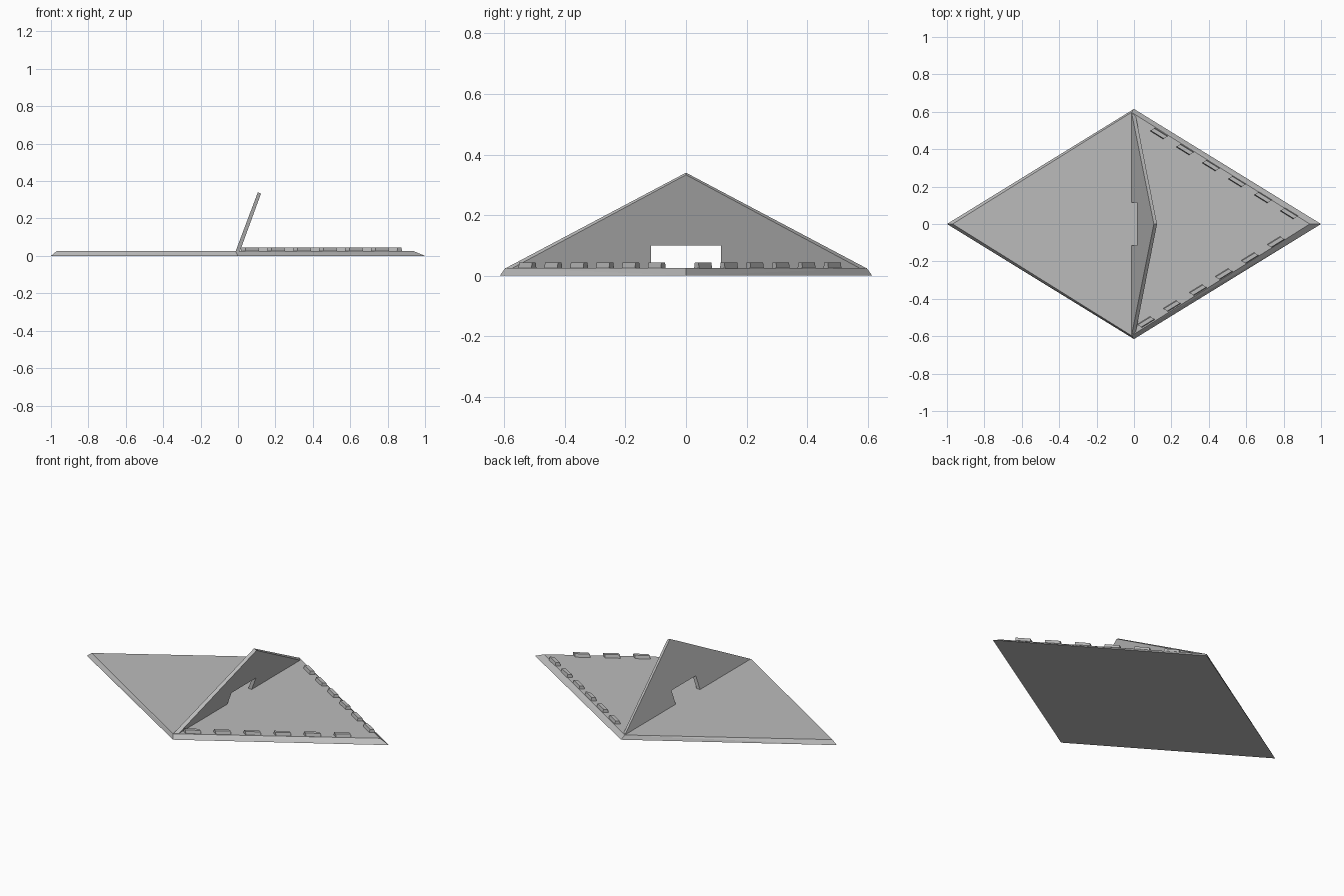
import bpy, bmesh
from mathutils import Vector

cube = bpy.data.objects.get("Cube")
if cube:
    bpy.data.objects.remove(cube, do_unlink=True)

grey = bpy.data.materials.new("light_grey")
grey.use_nodes = True
colour = (0.5, 0.5, 0.5, 1)
grey.diffuse_color = colour
grey.node_tree.nodes["Principled BSDF"].inputs["Base Color"].default_value = colour


def finish(name, bm):
    bmesh.ops.recalc_face_normals(bm, faces=bm.faces)
    mesh = bpy.data.meshes.new(name)
    bm.to_mesh(mesh)
    bm.free()
    mesh.materials.append(grey)
    obj = bpy.data.objects.new(name, mesh)
    bpy.context.collection.objects.link(obj)
    return obj


def loft(name, loop_a, loop_b):
    """Solid between two outlines with matching points."""
    bm = bmesh.new()
    a = [bm.verts.new(p) for p in loop_a]
    b = [bm.verts.new(p) for p in loop_b]
    bm.faces.new(a)
    bm.faces.new(list(reversed(b)))
    n = len(a)
    for i in range(n):
        j = (i + 1) % n
        bm.faces.new((a[i], b[i], b[j], a[j]))
    return finish(name, bm)


# Base plate: bevelled rhombus, with a wider bevel on the tabbed half
TOP = 0.025
HALF_Y = 0.615
bm = bmesh.new()
corners = [(-1, 0, 0), (1, 0, 0), (-0.97, 0, TOP), (0.94, 0, TOP)]
for s in (-1, 1):
    corners += [(0, s * HALF_Y, 0), (-0.013, s * 0.597, TOP), (0.01, s * 0.575, TOP)]
for c in corners:
    bm.verts.new(c)
bmesh.ops.convex_hull(bm, input=bm.verts)
bmesh.ops.dissolve_limit(bm, angle_limit=0.01, verts=bm.verts, edges=bm.edges)
finish("base_plate", bm)


# Leaning triangular flap with a notch in the middle of its foot
def flap_outline(foot_x, tip_x, foot_y, tip_z):
    foot_z, notch_z, notch_y = TOP - 0.001, 0.1, 0.115
    outline = [(-foot_y, foot_z), (-notch_y, foot_z), (-notch_y, notch_z),
               (notch_y, notch_z), (notch_y, foot_z), (foot_y, foot_z), (0, tip_z)]
    slope = (tip_x - foot_x) / (tip_z - foot_z)
    return [(foot_x + slope * (z - foot_z), y, z) for y, z in outline]


loft("leaning_flap",
     flap_outline(-0.013, 0.106, 0.597, 0.34),
     flap_outline(0.01, 0.123, 0.575, 0.333))


# Rows of slanted tabs along both edges of the right half
def tab(name, x, y, side):
    along = Vector((0.035, -side * 0.0215, 0))
    across = Vector((0.0135, side * 0.0083, 0))

    def ring(z, width):
        c = Vector((x, y, z))
        return [c + along * i + across * (j * width)
                for i, j in ((-1, -1), (1, -1), (1, 1), (-1, 1))]
    loft(name, ring(TOP - 0.001, 1), ring(0.044, 0.7))


for label, side, x0, y0 in (("back", 1, 0.134, 0.484), ("front", -1, 0.064, -0.524)):
    for i in range(6):
        tab(f"{label}_tab_{i + 1}", x0 + 0.139 * i, y0 - side * 0.0855 * i, side)
